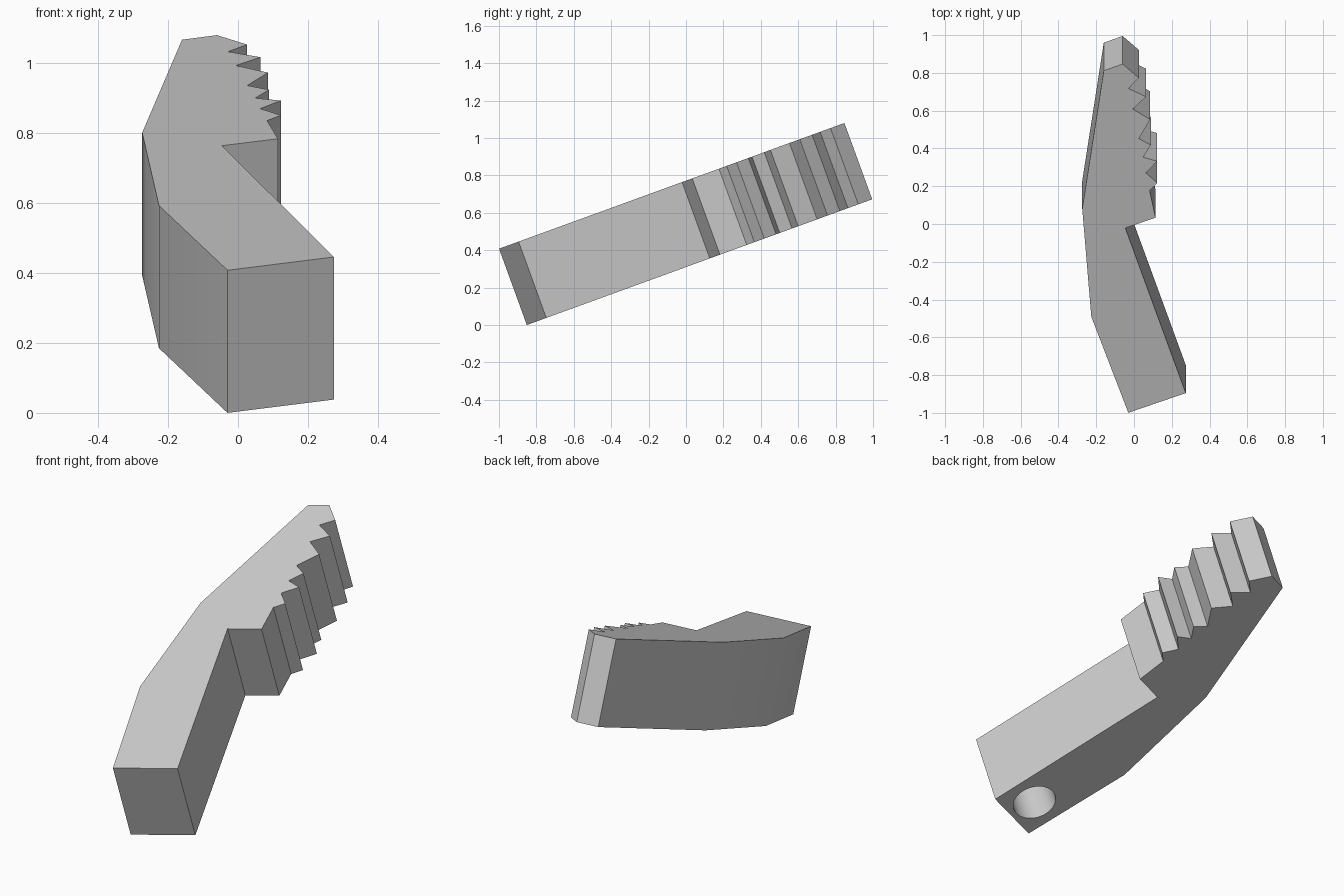
import bpy, bmesh
from math import radians
from mathutils import Matrix

cube = bpy.data.objects.get("Cube")
if cube:
    bpy.data.objects.remove(cube, do_unlink=True)

TILT, THICK = radians(20), 0.434
HOLE_AT, HOLE_RADIUS, HOLE_DEPTH = (0.077, 0.184), 0.108, 0.35

# Outline of the jaw, across and along its length
handle = [(-0.03, 0), (0.274, 0.111), (-0.046, 1.041), (0.114, 1.099)]
teeth = [(0.083, 1.251), (0.123, 1.295), (0.063, 1.351), (0.123, 1.418),
         (0.049, 1.439), (0.089, 1.509), (0.026, 1.544), (0.086, 1.652),
         (-0.006, 1.711), (0.064, 1.781), (-0.029, 1.827), (0.026, 1.886)]
tip_and_back = [(-0.06, 1.965), (-0.16, 1.927), (-0.274, 1.149), (-0.226, 0.541)]

grey = bpy.data.materials.new("grey")
grey.use_nodes = True
colour = (0.6, 0.6, 0.6, 1)
grey.diffuse_color = colour
grey.node_tree.nodes["Principled BSDF"].inputs["Base Color"].default_value = colour


def add_object(name, bm):
    """Turn a bmesh into an object tilted up towards the tip."""
    bmesh.ops.recalc_face_normals(bm, faces=bm.faces)
    mesh = bpy.data.meshes.new(name)
    bm.to_mesh(mesh)
    bm.free()
    mesh.materials.append(grey)
    obj = bpy.data.objects.new(name, mesh)
    bpy.context.collection.objects.link(obj)
    obj.matrix_world = Matrix.Translation((0, -0.851, 0)) @ Matrix.Rotation(TILT, 4, "X")
    return obj


# Toothed jaw: extruded outline
bm = bmesh.new()
base = bm.faces.new([bm.verts.new((x, s, 0)) for x, s in handle + teeth + tip_and_back])
top = bmesh.ops.extrude_face_region(bm, geom=[base], use_keep_orig=True)
bmesh.ops.translate(bm, vec=(0, 0, THICK),
                    verts=[v for v in top["geom"] if isinstance(v, bmesh.types.BMVert)])
jaw = add_object("toothed_jaw", bm)

# Blind pin hole in the underside
bm = bmesh.new()
bmesh.ops.create_cone(bm, cap_ends=True, segments=48, radius1=HOLE_RADIUS,
                      radius2=HOLE_RADIUS, depth=2 * HOLE_DEPTH,
                      matrix=Matrix.Translation((*HOLE_AT, 0)))
cutter = add_object("pin_hole_cutter", bm)
cutter.hide_render = True
cutter.hide_set(True)

cut = jaw.modifiers.new("pin_hole", "BOOLEAN")
cut.operation = "DIFFERENCE"
cut.solver = "EXACT"
cut.object = cutter

bpy.ops.object.select_all(action="DESELECT")
jaw.select_set(True)
bpy.context.view_layer.objects.active = jaw
bpy.ops.object.modifier_apply(modifier=cut.name)
bpy.data.objects.remove(cutter, do_unlink=True)
bpy.ops.object.shade_smooth_by_angle(angle=radians(30))
